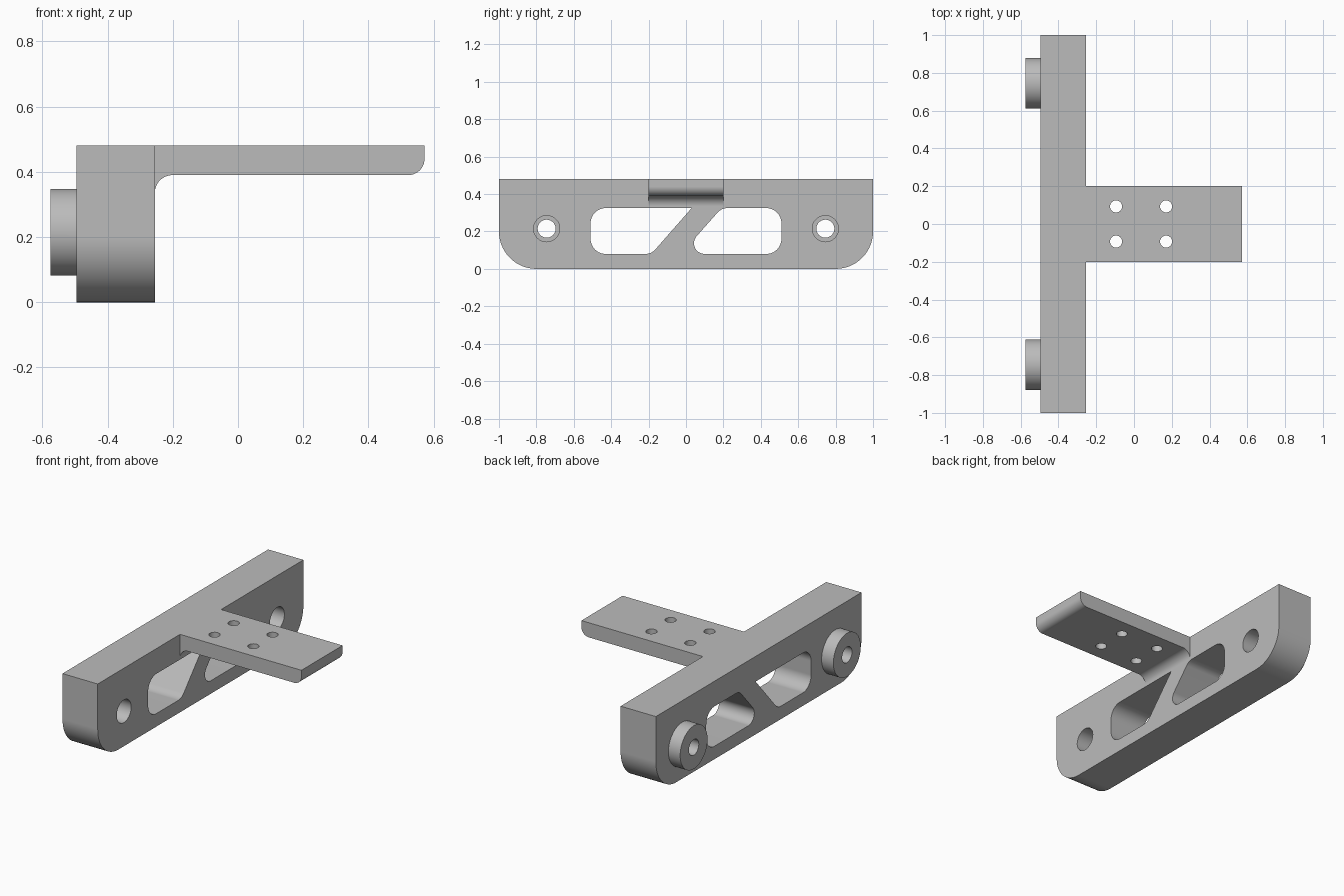
import bpy, bmesh, math
from mathutils import Vector

if "Cube" in bpy.data.objects:
    bpy.data.objects.remove(bpy.data.objects["Cube"], do_unlink=True)

grey = bpy.data.materials.new("light grey")
grey.use_nodes = True
grey.diffuse_color = (0.5, 0.5, 0.5, 1)
grey.node_tree.nodes["Principled BSDF"].inputs["Base Color"].default_value = (0.5, 0.5, 0.5, 1)


def rounded(corners, steps=14):
    """Outline from (a, b, radius) corners, each corner filleted."""
    out = []
    for i, (a, b, r) in enumerate(corners):
        p = Vector((a, b))
        if r == 0:
            out.append(p)
            continue
        u = (Vector(corners[i - 1][:2]) - p).normalized()
        v = (Vector(corners[(i + 1) % len(corners)][:2]) - p).normalized()
        half = u.angle(v) / 2
        centre = p + (u + v).normalized() * (r / math.sin(half))
        start = p + u * (r / math.tan(half)) - centre
        end = p + v * (r / math.tan(half)) - centre
        sweep = math.pi - 2 * half
        for k in range(steps + 1):
            t = k / steps
            w = (start * math.sin((1 - t) * sweep) + end * math.sin(t * sweep)) / math.sin(sweep)
            out.append(centre + w)
    return out


def circle(a, b, r, n=64):
    return [Vector((a + r * math.cos(2 * math.pi * k / n), b + r * math.sin(2 * math.pi * k / n)))
            for k in range(n)]


def prism(name, outline, axis, low, high):
    """Extrude a 2D outline along x, y or z."""
    place = {"x": lambda a, b, d: (d, a, b),
             "y": lambda a, b, d: (a, d, b),
             "z": lambda a, b, d: (a, b, d)}[axis]
    bm = bmesh.new()
    face = bm.faces.new([bm.verts.new(place(p.x, p.y, low)) for p in outline])
    new = bmesh.ops.extrude_face_region(bm, geom=[face])["geom"]
    bmesh.ops.translate(bm, verts=[g for g in new if isinstance(g, bmesh.types.BMVert)],
                        vec=place(0, 0, high - low))
    bmesh.ops.recalc_face_normals(bm, faces=bm.faces)
    mesh = bpy.data.meshes.new(name)
    bm.to_mesh(mesh)
    bm.free()
    mesh.materials.append(grey)
    obj = bpy.data.objects.new(name, mesh)
    bpy.context.collection.objects.link(obj)
    return obj


BACK, FRONT, TOP = -0.495, -0.255, 0.48

# Crossbar with rounded lower corners
bar = prism("bracket_body", rounded([(-1, 0, 0.2), (1, 0, 0.2), (1, TOP, 0), (-1, TOP, 0)]),
            "x", BACK, FRONT)

# Tongue with root fillet and rounded lower tip
tongue = prism("tongue", rounded([(-0.35, TOP, 0), (-0.35, 0.335, 0), (FRONT, 0.335, 0),
                                  (FRONT, 0.39, 0.0545), (0.572, 0.39, 0.05), (0.572, TOP, 0)]),
               "y", -0.2, 0.2)
added, cutters = [tongue], []

# Bosses behind the bar, with counterbored screw holes
for side in (-1, 1):
    y, z = side * 0.745, 0.215
    added.append(prism("boss", circle(y, z, 0.133), "x", -0.575, BACK + 0.03))
    cutters.append(prism("screw_hole", circle(y, z, 0.048), "x", -0.7, 0))
    cutters.append(prism("counterbore", circle(y, z, 0.07), "x", -0.45, 0))

# Two windows leaving a diagonal strut
LOW, HIGH = 0.08, 0.325
cutters.append(prism("window", rounded([(-0.51, LOW, 0.08), (-0.185, LOW, 0.07),
                                        (0.03, HIGH, 0), (-0.51, HIGH, 0.08)]), "x", -0.7, 0))
cutters.append(prism("window", rounded([(-0.027, LOW, 0.057), (0.51, LOW, 0.08),
                                        (0.51, HIGH, 0.08), (0.19, HIGH, 0.07)]), "x", -0.7, 0))

# Four holes in the tongue
for x in (-0.095, 0.17):
    for y in (-0.093, 0.093):
        cutters.append(prism("tongue_hole", circle(x, y, 0.032, 40), "z", 0.3, 0.6))

# Join and cut into one solid
for tools, operation in ((added, "UNION"), (cutters, "DIFFERENCE")):
    for tool in tools:
        mod = bar.modifiers.new(tool.name, "BOOLEAN")
        mod.operation, mod.solver, mod.object = operation, "EXACT", tool
bpy.context.view_layer.update()
solid = bpy.data.meshes.new_from_object(bar.evaluated_get(bpy.context.evaluated_depsgraph_get()))
bar.modifiers.clear()
bar.data = solid
for tool in added + cutters:
    bpy.data.objects.remove(tool, do_unlink=True)

# Merge coplanar faces and shade the curves
bm = bmesh.new()
bm.from_mesh(solid)
bmesh.ops.remove_doubles(bm, verts=bm.verts, dist=0.0001)
bmesh.ops.dissolve_limit(bm, angle_limit=0.005, verts=bm.verts, edges=bm.edges)
bm.to_mesh(solid)
bm.free()
bpy.ops.object.select_all(action="DESELECT")
bar.select_set(True)
bpy.context.view_layer.objects.active = bar
bpy.ops.object.shade_smooth_by_angle(angle=math.radians(30))
weighted = bar.modifiers.new("flat_face_normals", "WEIGHTED_NORMAL")
weighted.keep_sharp = True
